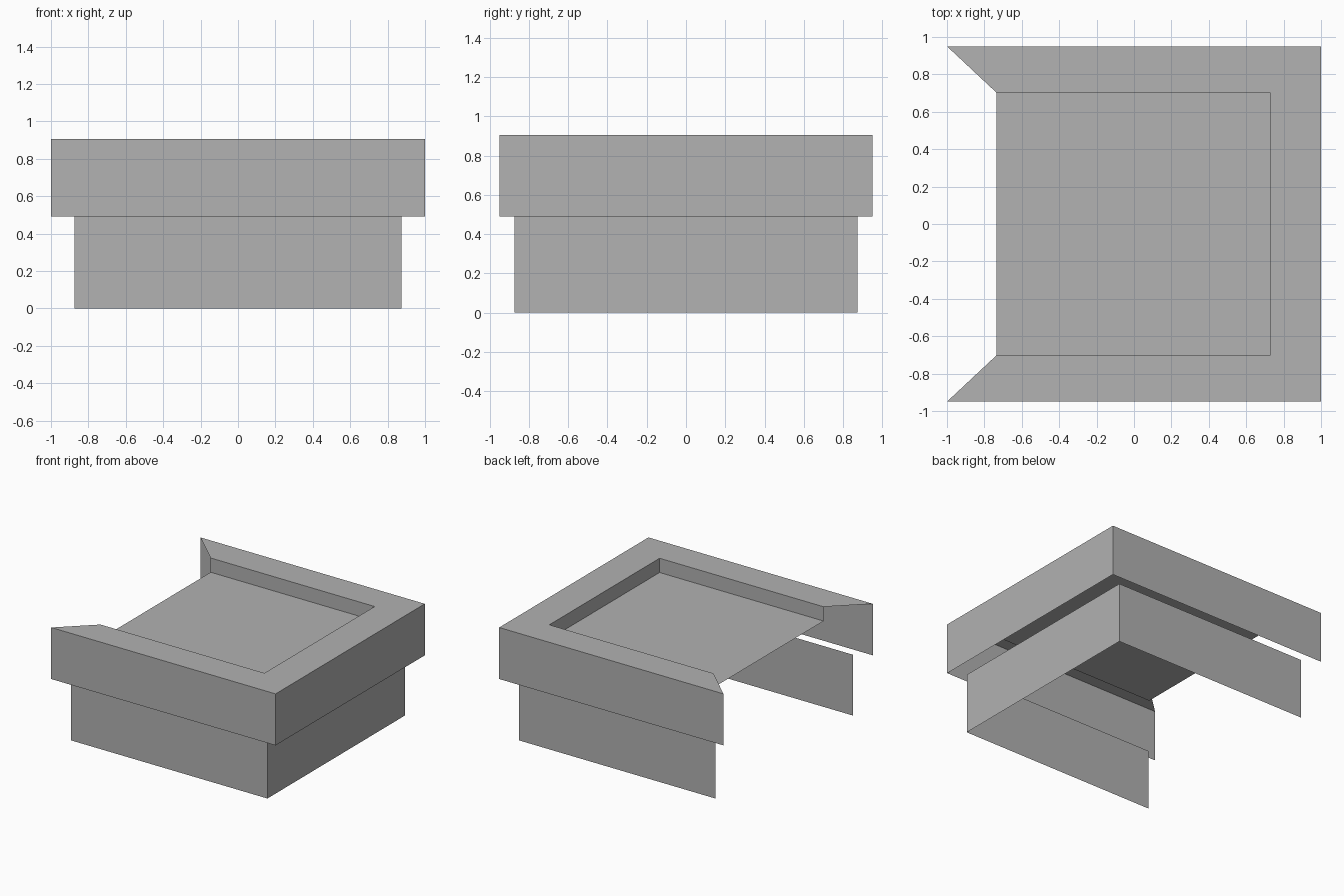
import bpy, bmesh

cube = bpy.data.objects.get("Cube")
if cube:
    bpy.data.objects.remove(cube)

grey = bpy.data.materials.new("plain grey")
grey.use_nodes = True
grey.diffuse_color = (0.445, 0.445, 0.445, 1)
grey.node_tree.nodes["Principled BSDF"].inputs["Base Color"].default_value = grey.diffuse_color

BAND_TOP, BAND_BOTTOM, FLOOR = 0.905, 0.49, 0.79


def u_path(x_open, x_closed, y, z):
    """Three-sided outline, open on the -x side."""
    return [(x_open, -y, z), (x_closed, -y, z), (x_closed, y, z), (x_open, y, z)]


def make_object(name, bm):
    bmesh.ops.remove_doubles(bm, verts=bm.verts, dist=1e-5)
    mesh = bpy.data.meshes.new(name)
    bm.to_mesh(mesh)
    bm.free()
    mesh.materials.append(grey)
    obj = bpy.data.objects.new(name, mesh)
    bpy.context.collection.objects.link(obj)


def loft(name, paths):
    """Thin open shell through successive outlines."""
    bm = bmesh.new()
    rows = [[bm.verts.new(p) for p in path] for path in paths]
    for low, high in zip(rows, rows[1:]):
        for i in range(len(low) - 1):
            bm.faces.new((low[i], low[i + 1], high[i + 1], high[i]))
    make_object(name, bm)


outer = (-1.0, 1.0, 0.95)
inner = (-0.735, 0.727, 0.702)
base = (-0.875, 0.875, 0.875)

# Lower three-sided wall
loft("base_walls", [u_path(*base, 0), u_path(*base, BAND_BOTTOM)])

# Overhanging band, mitred flat rim and inner lip
loft("upper_band", [u_path(*outer, BAND_BOTTOM), u_path(*outer, BAND_TOP),
                    u_path(*inner, BAND_TOP), u_path(*inner, FLOOR)])

# Recessed panel inside the rim
bm = bmesh.new()
bm.faces.new([bm.verts.new(p) for p in u_path(*inner, FLOOR)])
make_object("recessed_panel", bm)
